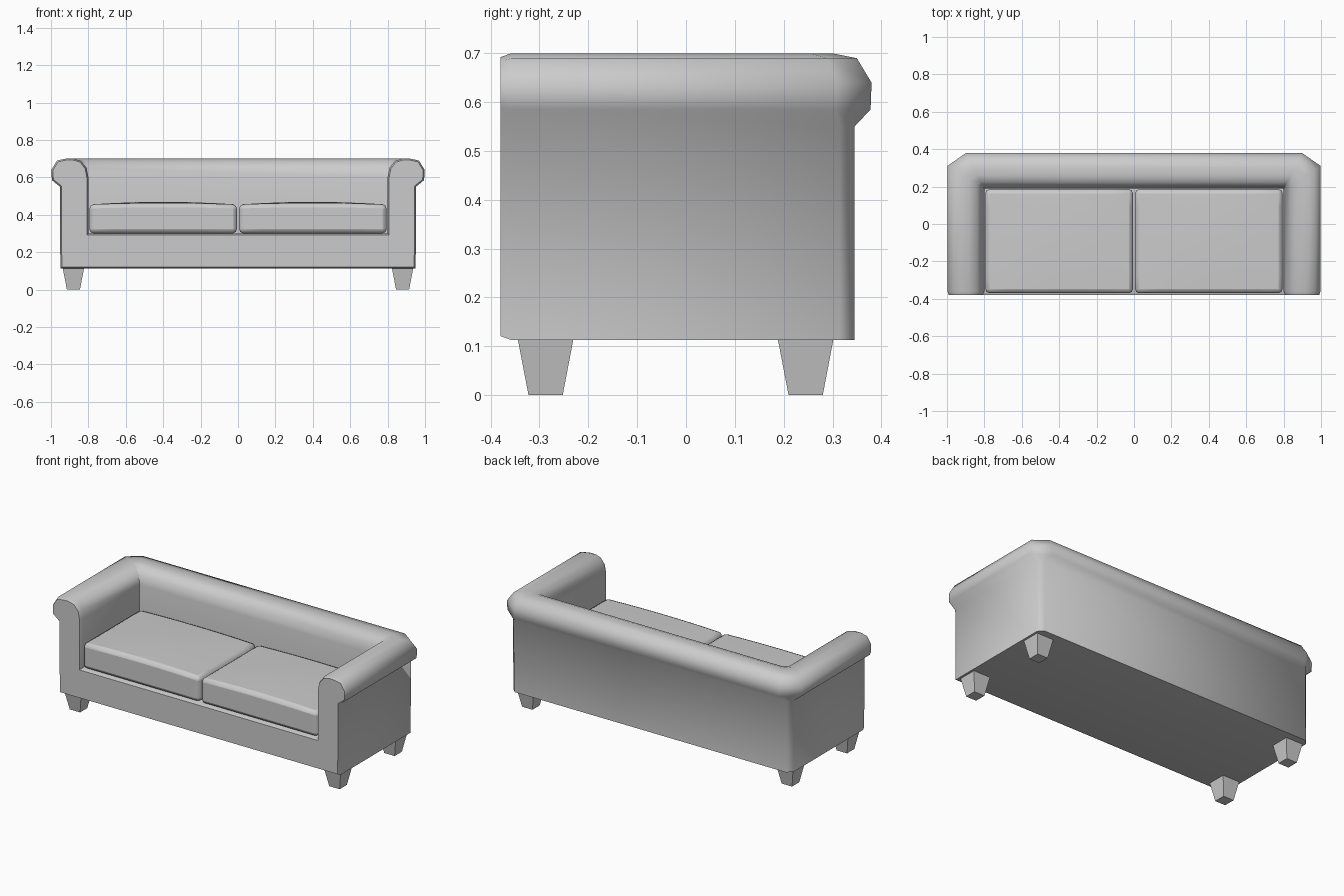
import bpy, bmesh
from mathutils import Matrix

if "Cube" in bpy.data.objects:
    bpy.data.objects.remove(bpy.data.objects["Cube"])


def finish(bm, name, angle=None, bevel=0):
    bmesh.ops.recalc_face_normals(bm, faces=bm.faces[:])
    mesh = bpy.data.meshes.new(name)
    bm.to_mesh(mesh)
    bm.free()
    ob = bpy.data.objects.new(name, mesh)
    bpy.context.collection.objects.link(ob)
    if bevel:
        mod = ob.modifiers.new("soft_edges", 'BEVEL')
        mod.width, mod.segments = bevel, 2
        mod.limit_method, mod.angle_limit = 'ANGLE', 0.9
    if angle:
        bpy.ops.object.select_all(action='DESELECT')
        ob.select_set(True)
        bpy.context.view_layer.objects.active = ob
        bpy.ops.object.shade_smooth_by_angle(angle=angle)
    return ob


# Frame: rolled profile swept along arm, back, arm.
# Each point: x on the arm, y on the back, z, corner cut in x and y
profile = [
    (0.80, 0.19, 0.30, 0, 0), (0.80, 0.19, 0.60, 0, 0),
    (0.81, 0.20, 0.65, 0.005, 0.004), (0.84, 0.225, 0.688, 0.02, 0.015),
    (0.88, 0.26, 0.70, 0.04, 0.03), (0.92, 0.30, 0.70, 0.06, 0.045),
    (0.967, 0.35, 0.69, 0.08, 0.06), (0.998, 0.38, 0.64, 0.10, 0.07),
    (0.995, 0.378, 0.585, 0.10, 0.07), (0.952, 0.345, 0.55, 0.03, 0.03),
    (0.95, 0.345, 0.113, 0.03, 0.03)]
FRONT = -0.358
bm = bmesh.new()
rings = []
for side, order in ((1, (0, 1, 2)), (-1, (2, 1, 0))):
    for s in order:
        rings.append([bm.verts.new((side * (x - cx if s == 2 else x),
                                    (FRONT, y - cy, y)[s], z))
                      for x, y, z, cx, cy in profile])
for a, b in zip(rings, rings[1:]):
    for i in range(len(profile) - 1):
        bm.faces.new((a[i], a[i + 1], b[i + 1], b[i]))
bm.faces.new([r[0] for r in rings])                 # seat deck
bm.faces.new([r[-1] for r in rings])                # underside
bm.faces.new(rings[0] + rings[-1][::-1])            # front
bmesh.ops.remove_doubles(bm, verts=bm.verts[:], dist=0.0005)
bmesh.ops.recalc_face_normals(bm, faces=bm.faces[:])
front = min(bm.faces, key=lambda f: f.calc_center_median().y)
bmesh.ops.inset_individual(bm, faces=[front], thickness=0.008,
                           depth=0.022, use_even_offset=True)
finish(bm, "sofa_frame", angle=0.87)

# Seat cushions with crowned tops
for side, name in ((-1, "left_cushion"), (1, "right_cushion")):
    bm = bmesh.new()
    bmesh.ops.create_cube(bm, size=2)
    bmesh.ops.subdivide_edges(bm, edges=bm.edges[:], cuts=5, use_grid_fill=True)
    for v in bm.verts:
        u, w, t = v.co
        crown = 0.014 * (1 - u * u) * (1 - 0.5 * w * w) if t > 0.99 else 0
        v.co = (side * 0.4 + 0.394 * u, -0.092 + 0.278 * w,
                0.378 + 0.077 * t + crown)
    finish(bm, name, angle=0.87, bevel=0.022)

# Tapered square legs
for y, row in ((-0.2875, "front"), (0.245, "back")):
    for side, hand in ((-1, "left"), (1, "right")):
        bm = bmesh.new()
        bmesh.ops.create_cube(bm, size=2)
        for v in bm.verts:
            top = v.co.z > 0
            h = 0.057 if top else 0.035
            v.co = (side * 0.88 + v.co.x * h, y + v.co.y * h,
                    0.115 if top else 0)
        finish(bm, f"{row}_{hand}_leg")
